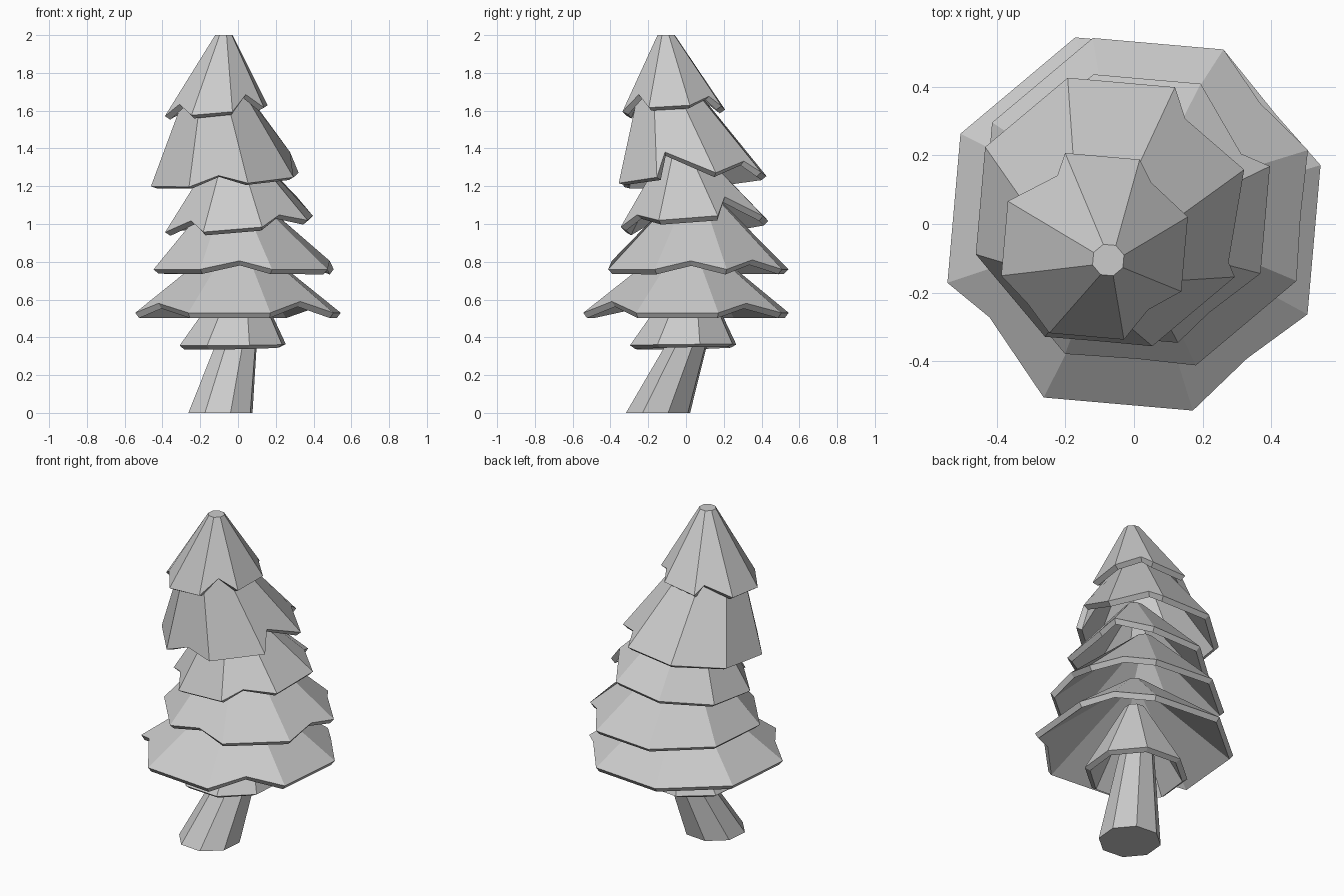
import bpy, bmesh
from math import sin, cos, radians
from mathutils import Vector

if "Cube" in bpy.data.objects:
    bpy.data.objects.remove(bpy.data.objects["Cube"])

SIDES = 8
PHASE = radians(17.5)


def ring(center, radius, tilt=(0, 0)):
    """Eight-sided ring, with its height leaning along x and y."""
    pts = []
    for k in range(SIDES):
        a = PHASE + k * radians(45)
        dx, dy = radius * cos(a), radius * sin(a)
        pts.append(Vector(center) + Vector((dx, dy, tilt[0] * dx + tilt[1] * dy)))
    return pts


def frustum(name, bottom, top, notches=None, thickness=0):
    """Faceted cone; notches = {side: (position along edge, lift, inset)}."""
    notches = notches or {}
    bm = bmesh.new()
    lo = [bm.verts.new(p) for p in bottom]
    hi = [bm.verts.new(p) for p in top]
    for k in range(SIDES):
        n = (k + 1) % SIDES
        face = [lo[k]]
        if k in notches:
            f, lift, inset = notches[k]
            low = bottom[k].lerp(bottom[n], f)
            p = low.lerp(top[k].lerp(top[n], f), inset)
            p.z = low.z + lift
            face.append(bm.verts.new(p))
        bm.faces.new(face + [lo[n], hi[n], hi[k]])
    bm.faces.new(hi)
    if not thickness:
        bm.faces.new(lo[::-1])
    mesh = bpy.data.meshes.new(name)
    bm.to_mesh(mesh)
    bm.free()
    obj = bpy.data.objects.new(name, mesh)
    bpy.context.collection.objects.link(obj)
    if thickness:
        mod = obj.modifiers.new("shell", 'SOLIDIFY')
        mod.thickness = thickness
        mod.offset = -1
    return obj


# Leaning trunk
frustum("trunk", ring((-0.093, -0.148, 0), 0.178), ring((0.022, 0.06, 0.5), 0.09))

# Branch tiers: name, rim centre, rim radius, rim tilt, top centre, top radius, notches
tiers = [
    ("branch_collar", (-0.028, -0.015, 0.36), 0.295, (0.01, 0.01),
     (0.02, 0.03, 0.74), 0.06, {}),
    ("lowest_branches", (0, 0, 0.53), 0.57, (0, 0),
     (0, 0.01, 0.93), 0.05,
     {0: (0.45, 0.05, 0.01), 4: (0.35, 0.05, 0.06), 6: (0.5, 0.06, 0.03)}),
    ("lower_branches", (0.03, 0.065, 0.76), 0.50, (0, 0),
     (-0.03, 0.05, 1.21), 0.05,
     {0: (0.5, 0.05, 0.04), 5: (0.55, 0.045, 0.01), 7: (0.5, 0.045, 0.01)}),
    ("middle_branches", (0.005, 0.045, 1.0), 0.41, (0.09, 0.07),
     (-0.03, -0.03, 1.45), 0.05,
     {0: (0.25, 0.1, 0.1), 4: (0.6, 0.06, 0.08), 6: (0.4, 0.05, 0.03)}),
    ("upper_branches", (-0.07, 0.035, 1.235), 0.41, (0.07, 0.07),
     (-0.12, -0.10, 1.72), 0.155,
     {0: (0.75, 0.06, 0.1), 5: (0.5, 0.05, 0.01), 7: (0.15, 0.13, 0.08)}),
    ("top_branches", (-0.115, -0.065, 1.60), 0.285, (0.09, 0.05),
     (-0.075, -0.105, 2.0), 0.048,
     {0: (0.7, 0.05, 0.08), 2: (0.25, 0.05, 0.13),
      4: (0.5, 0.06, 0.03), 6: (0.5, 0.08, 0.13)}),
]
for name, base, r0, tilt, tip, r1, notches in tiers:
    frustum(name, ring(base, r0, tilt), ring(tip, r1), notches, thickness=0.035)
